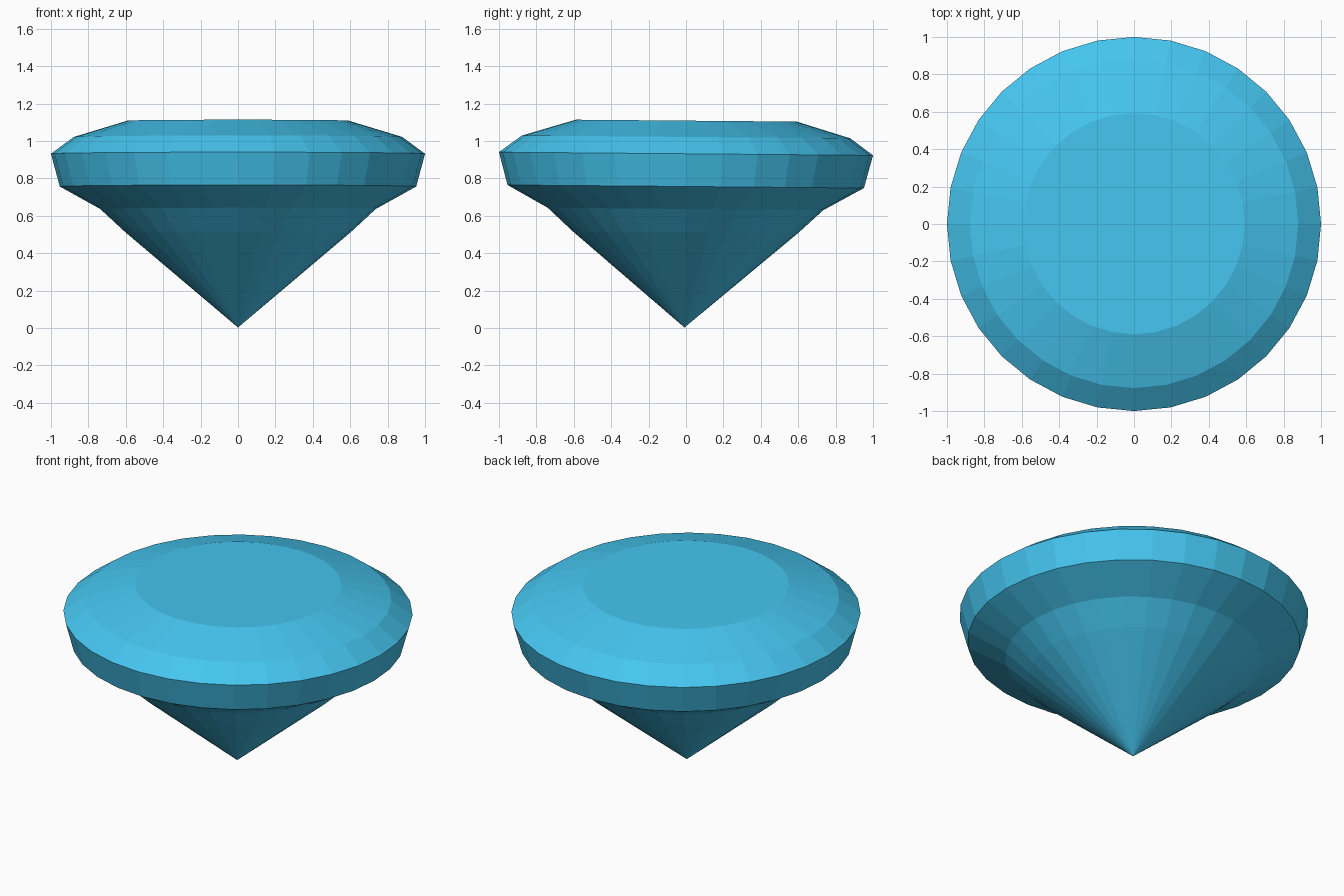
import bpy, bmesh, math
from mathutils import Matrix

if "Cube" in bpy.data.objects:
    bpy.data.objects.remove(bpy.data.objects["Cube"])

SIDES = 32
# (radius, height) of each ring, from above the point up to the flat top
RINGS = [(0.603, 0.513), (0.737, 0.637), (0.953, 0.757),
         (1.0, 0.932), (0.878, 1.022), (0.591, 1.109)]

bm = bmesh.new()

# Rings of the cut stone
rings = []
for r, z in RINGS:
    rings.append([bm.verts.new((r * math.cos(2 * math.pi * i / SIDES),
                                r * math.sin(2 * math.pi * i / SIDES), z))
                  for i in range(SIDES)])

# Bottom point, facet bands and flat top
tip = bm.verts.new((0, 0, 0.003))
for i in range(SIDES):
    j = (i + 1) % SIDES
    bm.faces.new((tip, rings[0][j], rings[0][i]))
    for low, high in zip(rings, rings[1:]):
        bm.faces.new((low[i], low[j], high[j], high[i]))
bm.faces.new(rings[-1])

# The stone leans very slightly towards the back, pivoting at the girdle
pivot = Matrix.Translation((0, 0, 0.932))
lean = pivot @ Matrix.Rotation(math.radians(-0.5), 4, 'X') @ pivot.inverted()
bmesh.ops.transform(bm, matrix=lean, verts=bm.verts)
bmesh.ops.recalc_face_normals(bm, faces=bm.faces)

mesh = bpy.data.meshes.new("gemstone")
bm.to_mesh(mesh)
bm.free()
gem = bpy.data.objects.new("gemstone", mesh)
bpy.context.collection.objects.link(gem)

# Blue colour
blue = bpy.data.materials.new("gem_blue")
blue.diffuse_color = (0.06, 0.56, 0.87, 1)
blue.use_nodes = True
blue.node_tree.nodes["Principled BSDF"].inputs["Base Color"].default_value = blue.diffuse_color
mesh.materials.append(blue)
